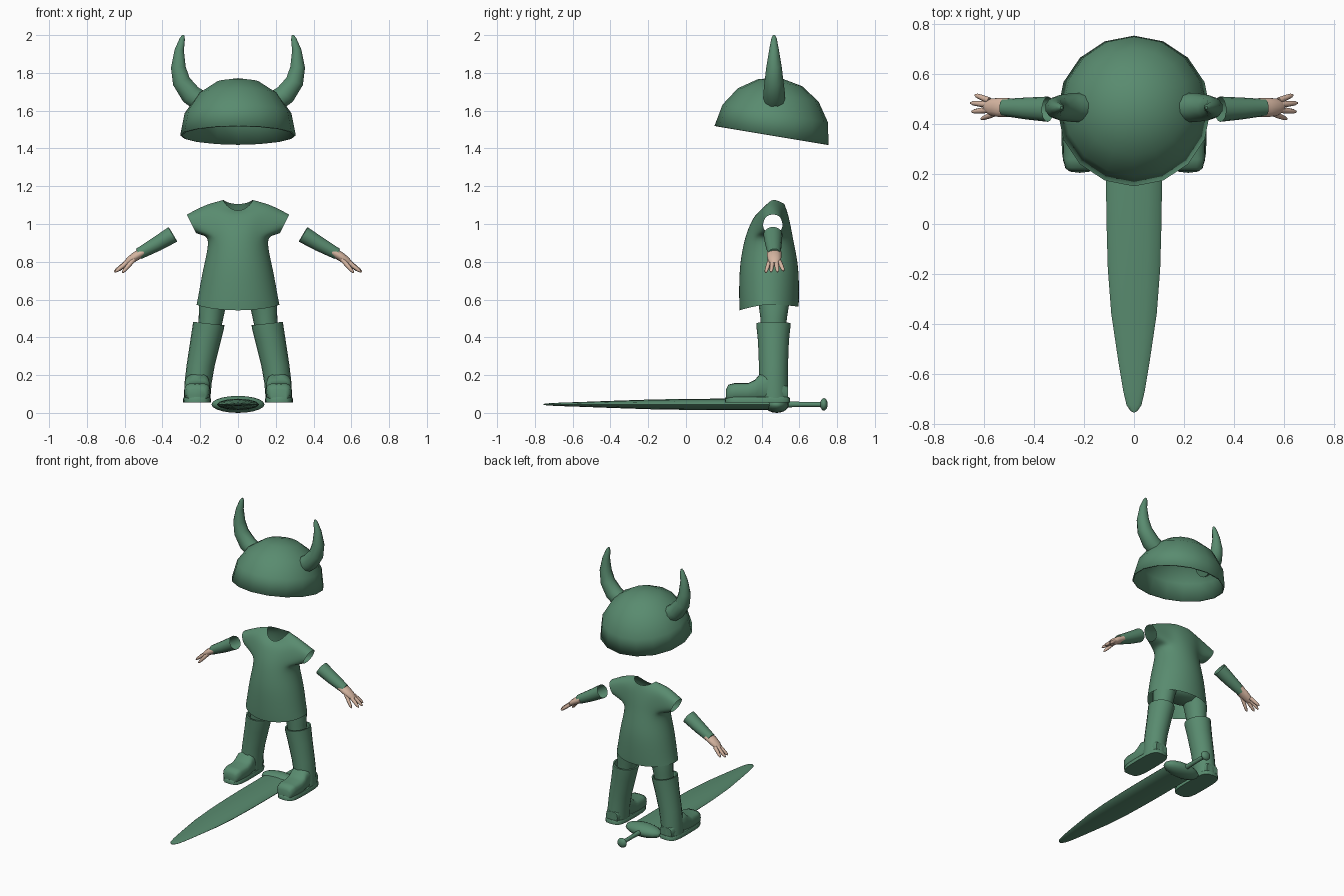
import bpy, bmesh
from math import sin, cos, pi, radians, atan2, copysign
from mathutils import Vector as V, Matrix

if "Cube" in bpy.data.objects:
    bpy.data.objects.remove(bpy.data.objects["Cube"])


def material(name, rgb):
    m = bpy.data.materials.new(name)
    m.diffuse_color = (*rgb, 1)
    m.use_nodes = True
    m.node_tree.nodes["Principled BSDF"].inputs["Base Color"].default_value = m.diffuse_color
    return m


GREEN = material("green", (0.10, 0.26, 0.16))
SKIN = material("skin", (0.68, 0.47, 0.36))


def oval(c, u, v, n=12, p=1.0):
    """Closed ring around c; p < 1 makes it squarer."""
    def f(t):
        return copysign(abs(t) ** p, t)
    return [V(c) + V(u) * f(cos(2 * pi * i / n)) + V(v) * f(sin(2 * pi * i / n)) for i in range(n)]


def loft(bm, rings, start=True, end=True):
    vs = [[bm.verts.new(p) for p in r] for r in rings]
    n = len(vs[0])
    for a, b in zip(vs, vs[1:]):
        for i in range(n):
            j = (i + 1) % n
            bm.faces.new((a[i], a[j], b[j], b[i]))
    if start:
        bm.faces.new(vs[0][::-1])
    if end:
        bm.faces.new(vs[-1])
    return vs


def tube(bm, path, n=10, wide=1.0, start=True, end=True):
    """Tapered tube through (x, y, z, radius) points; wide stretches it along y."""
    pts = [V(p[:3]) for p in path]
    rings = []
    for i, p in enumerate(path):
        t = (pts[min(i + 1, len(pts) - 1)] - pts[max(i - 1, 0)]).normalized()
        side = (V((0, 1, 0)) - t * t.y).normalized()
        rings.append(oval(pts[i], side * p[3] * wide, t.cross(side) * p[3], n))
    loft(bm, rings, start, end)


def finish(bm, name, mat=GREEN, mirror=False, subsurf=0, solid=0, angle=50):
    bmesh.ops.recalc_face_normals(bm, faces=bm.faces)
    me = bpy.data.meshes.new(name)
    bm.to_mesh(me)
    bm.free()
    me.materials.append(mat)
    me.shade_smooth()
    me.set_sharp_from_angle(angle=radians(angle))
    ob = bpy.data.objects.new(name, me)
    bpy.context.collection.objects.link(ob)
    if mirror:
        ob.modifiers.new("mirror", "MIRROR").use_mirror_merge = False
    if subsurf:
        s = ob.modifiers.new("smooth", "SUBSURF")
        s.levels = s.render_levels = subsurf
    if solid:
        s = ob.modifiers.new("thickness", "SOLIDIFY")
        s.thickness = solid
    return ob


# Helmet: tilted low-poly half sphere
bm = bmesh.new()
R = 0.306
lats = [radians(22.5 * k) for k in range(4)]
rows = loft(bm, [oval((0, 0, R * sin(a)), (R * cos(a), 0, 0), (0, R * cos(a), 0), 16) for a in lats],
            start=False, end=False)
tip = bm.verts.new((0, 0, R))
for i in range(16):
    bm.faces.new((rows[-1][i], rows[-1][(i + 1) % 16], tip))
bm.transform(Matrix.Translation((0, 0.453, 1.47)) @ Matrix.Rotation(radians(-9.5), 4, 'X'))
finish(bm, "helmet", solid=0.01)

# Horns
bm = bmesh.new()
tube(bm, [(0.19, 0.467, 1.645, 0.058), (0.25, 0.467, 1.685, 0.058), (0.30, 0.466, 1.755, 0.05),
          (0.316, 0.466, 1.83, 0.041), (0.311, 0.466, 1.92, 0.026), (0.295, 0.466, 1.98, 0.015),
          (0.29, 0.466, 2.0, 0.006)], n=10)
finish(bm, "horn", mirror=True)

# Tunic: body rings (z side, z front, z back, half width, y front, y back)
bm = bmesh.new()
body = [(0.575, 0.542, 0.562, 0.225, 0.28, 0.60), (0.61, 0.60, 0.60, 0.217, 0.277, 0.602),
        (0.75, 0.75, 0.75, 0.192, 0.278, 0.602), (0.85, 0.85, 0.85, 0.167, 0.292, 0.585),
        (0.93, 0.93, 0.93, 0.158, 0.31, 0.568), (1.01, 0.99, 0.99, 0.17, 0.333, 0.557),
        (1.108, 1.05, 1.06, 0.17, 0.365, 0.54), (1.13, 1.07, 1.105, 0.08, 0.40, 0.522)]
rings = []
for zs, zf, zb, rx, y0, y1 in body:
    ring = []
    for i in range(16):
        a = 2 * pi * i / 16
        k = abs(sin(a)) ** 1.5
        ring.append(V((rx * cos(a), (y0 + y1) / 2 + (y1 - y0) / 2 * sin(a),
                       zs + ((zf if sin(a) < 0 else zb) - zs) * k)))
    rings.append(ring)
vs = loft(bm, rings, False, False)
# Short sleeves: open the sides and extrude each hole to an oval cuff
for side, mid in ((1, 0), (-1, 8)):
    hole = {vs[r][(mid + k) % 16] for r in (4, 5, 6) for k in (-2, -1, 0, 1, 2)}
    faces = [f for f in bm.faces if all(v in hole for v in f.verts)]
    bmesh.ops.delete(bm, geom=faces, context='FACES_ONLY')
    inner = [v for v in hole if len(v.link_faces) == 0]
    edges = [e for e in bm.edges if e.is_valid and len(e.link_faces) == 1
             and e.verts[0] in hole and e.verts[1] in hole]
    for share in (0.55, 1.0):
        new = bmesh.ops.extrude_edge_only(bm, edges=edges)['geom']
        for v in [g for g in new if isinstance(g, bmesh.types.BMVert)]:
            a = atan2((v.co.z - 1.01) / 0.085, (v.co.y - 0.455) / 0.075)
            target = V((side * (0.246 + 0.026 * sin(a)), 0.46 + 0.056 * cos(a), 1.0 + 0.052 * sin(a)))
            v.co = v.co.lerp(target, share)
        edges = [g for g in new if isinstance(g, bmesh.types.BMEdge)]
    for v in inner:
        bm.verts.remove(v)
finish(bm, "tunic", subsurf=2, angle=180)

# Forearm sleeves, open at the elbow
bm = bmesh.new()
tube(bm, [(0.345, 0.46, 0.945, 0.046), (0.43, 0.463, 0.894, 0.04), (0.525, 0.467, 0.842, 0.031)],
     n=14, wide=1.1, start=False)
finish(bm, "forearm_sleeve", mirror=True)

# Hands: palm and spread fingers
bm = bmesh.new()
tube(bm, [(0.50, 0.467, 0.853, 0.024), (0.54, 0.467, 0.83, 0.024), (0.575, 0.469, 0.806, 0.021),
          (0.598, 0.47, 0.788, 0.012)], n=12, wide=1.6)
for base, end in (((0.58, 0.495, 0.80), (0.637, 0.517, 0.752)), ((0.585, 0.478, 0.80), (0.655, 0.485, 0.746)),
                  ((0.582, 0.458, 0.80), (0.650, 0.450, 0.746)), ((0.545, 0.448, 0.82), (0.612, 0.421, 0.742))):
    b, e = V(base), V(end)
    tube(bm, [(*b, 0.013), (*b.lerp(e, 0.5), 0.0115), (*b.lerp(e, 0.85), 0.009), (*e, 0.004)], n=8)
finish(bm, "hand", SKIN, mirror=True)

# Trousers: two legs and a hip piece hidden under the tunic
bm = bmesh.new()
loft(bm, [oval((x, y, z), (rx, 0, 0), (0, ry, 0), 16) for x, y, z, rx, ry in
          ((0.155, 0.463, 0.42, 0.06, 0.065), (0.143, 0.464, 0.50, 0.065, 0.07),
           (0.135, 0.465, 0.57, 0.072, 0.08), (0.11, 0.46, 0.66, 0.075, 0.09))])
finish(bm, "trouser_leg", mirror=True)
bm = bmesh.new()
loft(bm, [oval((0, 0.46, z), (rx, 0, 0), (0, ry, 0), 20) for z, rx, ry in
          ((0.585, 0.10, 0.06), (0.61, 0.16, 0.085), (0.66, 0.18, 0.10), (0.72, 0.16, 0.10))])
finish(bm, "trouser_hips")

# Boot shafts
bm = bmesh.new()
loft(bm, [oval((x, 0.463, z), (rx, 0, dz), (0, ry, 0), 18) for x, z, rx, dz, ry in
          ((0.155, 0.44, 0.068, 0.008, 0.072), (0.155, 0.473, 0.074, 0.008, 0.08),
           (0.155, 0.473, 0.083, 0.009, 0.092), (0.157, 0.455, 0.083, 0.009, 0.091),
           (0.172, 0.38, 0.08, 0.006, 0.083), (0.198, 0.25, 0.074, 0.004, 0.078),
           (0.211, 0.16, 0.072, 0, 0.077), (0.217, 0.07, 0.070, 0, 0.08))], start=False)
finish(bm, "boot_shaft", mirror=True)

# Boot feet, lofted from toe to heel
bm = bmesh.new()
loft(bm, [oval((0.216, y, (top + 0.065) / 2), (w, 0, 0), (0, 0, (top - 0.065) / 2), 16, 0.6)
          for y, w, top in ((0.212, 0.045, 0.125), (0.225, 0.06, 0.15), (0.26, 0.068, 0.158),
                            (0.33, 0.07, 0.158), (0.365, 0.069, 0.175), (0.39, 0.066, 0.205),
                            (0.45, 0.06, 0.20), (0.51, 0.055, 0.16), (0.54, 0.045, 0.14))])
finish(bm, "boot_foot", mirror=True)

# Boot soles
bm = bmesh.new()
loft(bm, [oval((0.217, 0.378, z), (w, 0, 0), (0, w + 0.099, 0), 20, 0.55)
          for z, w in ((0.055, 0.073), (0.075, 0.074), (0.083, 0.069))])
finish(bm, "boot_sole", mirror=True)

# Sword blade: lens-shaped section along y
bm = bmesh.new()
loft(bm, [oval((0, y, 0.045), (w, 0, 0), (0, 0, t), 12) for y, w, t in
          ((0.45, 0.112, 0.03), (0.15, 0.112, 0.03), (0.0, 0.11, 0.029), (-0.18, 0.105, 0.026),
           (-0.36, 0.091, 0.02), (-0.55, 0.063, 0.013), (-0.67, 0.043, 0.009), (-0.725, 0.03, 0.006),
           (-0.748, 0.015, 0.004), (-0.755, 0.004, 0.002))])
finish(bm, "sword_blade")

# Sword guard and pommel: flattened balls
for name, y, size in (("sword_guard", 0.48, (0.14, 0.065, 0.045)), ("sword_pommel", 0.73, (0.035, 0.02, 0.033))):
    bm = bmesh.new()
    bmesh.ops.create_uvsphere(bm, u_segments=16, v_segments=10, radius=1)
    bm.transform(Matrix.Translation((0, y, 0.045)) @ Matrix.Diagonal((*size, 1)))
    finish(bm, name)

# Sword grip
bm = bmesh.new()
loft(bm, [oval((0, y, 0.045), (r, 0, 0), (0, 0, r), 10) for y, r in ((0.5, 0.018), (0.62, 0.014), (0.725, 0.014))])
finish(bm, "sword_grip")
